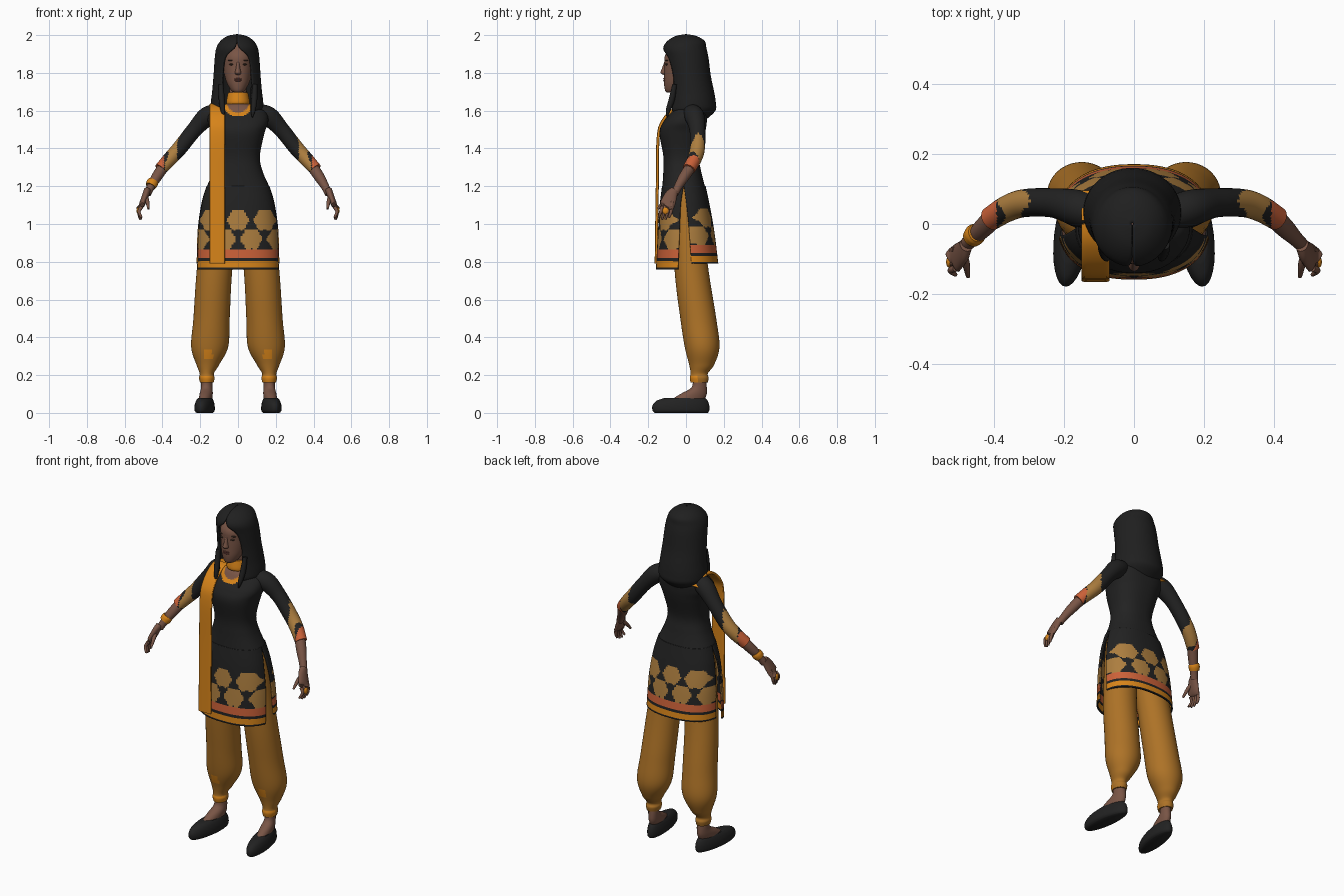
import bpy, bmesh, math
from mathutils import Vector, Matrix

cube = bpy.data.objects.get("Cube")
if cube:
    bpy.data.objects.remove(cube)


def material(name, *rgb):
    mat = bpy.data.materials.new(name)
    mat.use_nodes = True
    mat.diffuse_color = (*rgb, 1)
    mat.node_tree.nodes["Principled BSDF"].inputs["Base Color"].default_value = (*rgb, 1)
    return mat


BLACK = material("black cloth", .016, .016, .016)
HAIR = material("black hair", .014, .014, .014)
SKIN = material("brown skin", .19, .09, .06)
LIP = material("lip brown", .15, .05, .04)
EYE = material("dark eye", .05, .03, .02)
MUSTARD = material("mustard cloth", .42, .17, .02)
ORANGE = material("orange cloth", .68, .23, .01)
GOLD = material("gold print", .42, .21, .05)
RED = material("red border", .6, .12, .04)


def finish(name, verts, faces, rule):
    """Make the object; rule is a material or a function of the face centre."""
    mesh = bpy.data.meshes.new(name)
    mesh.from_pydata(verts, [], faces)
    ob = bpy.data.objects.new(name, mesh)
    bpy.context.collection.objects.link(ob)
    slots = []
    for face in mesh.polygons:
        mat = rule(face.center) if callable(rule) else rule
        if mat not in slots:
            slots.append(mat)
            mesh.materials.append(mat)
        face.material_index = slots.index(mat)
    bm = bmesh.new()
    bm.from_mesh(mesh)
    bmesh.ops.recalc_face_normals(bm, faces=bm.faces)
    bm.to_mesh(mesh)
    bm.free()
    bpy.ops.object.select_all(action="DESELECT")
    ob.select_set(True)
    bpy.context.view_layer.objects.active = ob
    bpy.ops.object.shade_smooth_by_angle(angle=math.radians(50))
    return ob


def spline(rows, steps):
    """Smooth the rows with a curve through every one of them."""
    rings = []
    last = len(rows) - 1
    for i in range(last):
        four = [rows[max(0, min(last, i + k))] for k in (-1, 0, 1, 2)]
        for step in range(steps):
            t = step / steps
            rings.append([b + t / 2 * (c - a + t * (2 * a - 5 * b + 4 * c - d + t * (3 * (b - c) + d - a)))
                          for a, b, c, d in zip(*four)])
    return rings + [list(rows[last])]


def loft(name, rows, rule, side=1, steps=4, sides=24, level=True, power=1, thick=0):
    """Rows are x, y, z, rx, ry and, for open sheets, a start and an end angle."""
    rings = spline(rows, steps)
    is_open = len(rows[0]) > 5
    count = sides + 1 if is_open else sides
    verts, faces = [], []
    for i, ring in enumerate(rings):
        centre, u, v = Vector(ring[:3]), Vector((1, 0, 0)), Vector((0, 1, 0))
        if not level:
            before, after = rings[max(i - 1, 0)], rings[min(i + 1, len(rings) - 1)]
            along = (Vector(after[:3]) - Vector(before[:3])).normalized()
            u = along.cross(v).normalized()
            v = along.cross(u)
        start, end = ring[5:] if is_open else (0, math.tau)
        for j in range(count):
            angle = start + (end - start) * j / sides
            s, c = (math.copysign(abs(k) ** power, k) for k in (math.sin(angle), -math.cos(angle)))
            point = centre + u * (ring[3] * s) + v * (ring[4] * c)
            verts.append((point.x * side, point.y, point.z))
    for i in range(0, len(verts) - count, count):
        for j in range(sides):
            k = (j + 1) % count
            faces.append((i + j, i + k, i + count + k, i + count + j))
    if not is_open:
        faces += [tuple(range(count)), tuple(range(len(verts) - count, len(verts)))]
    ob = finish(name, verts, faces, rule)
    if thick:
        mod = ob.modifiers.new("thickness", "SOLIDIFY")
        mod.thickness, mod.offset = thick, 0
    return ob


def limb(name, rows, rule, side, **options):
    """A round tube that follows its path; rows are x, y, z, radius."""
    return loft(name, [(*row, row[-1]) for row in rows], rule, side, level=False, **options)


def ellipsoid(name, loc, size, mat):
    bm = bmesh.new()
    bmesh.ops.create_uvsphere(bm, u_segments=16, v_segments=10, radius=1,
                              matrix=Matrix.Translation(loc) @ Matrix.Diagonal((*size, 1)))
    verts = [vert.co.copy() for vert in bm.verts]
    faces = [[vert.index for vert in face.verts] for face in bm.faces]
    bm.free()
    return finish(name, verts, faces, mat)


# Tunic: coloured neckline, two printed panels with side slits between them
def bodice_colour(c):
    distance = math.hypot(c.x / .08, (c.z - 1.64) / .07)
    if c.y > .02 or distance > 1:
        return BLACK
    return SKIN if distance < .7 else ORANGE


def print_colour(c):
    if .815 < c.z < .86:
        return RED
    if .77 < c.z < .8:
        return ORANGE
    for height, shift in ((1.02, 0), (.92, .07)):
        dx = (c.x - shift + .07) % .14 - .07
        dz = c.z - height
        if math.hypot(dx, dz) < .055 + .004 * math.cos(6 * math.atan2(dz, dx)):
            return GOLD
    return BLACK


def body(z, rx, front, back):
    return (0, (front + back) / 2, z, rx, (back - front) / 2)


def panel(z, rx, front, back, facing, slit):
    reach = math.pi / 2 - slit * math.sqrt((WAIST - z) / .44)
    return body(z, rx, front, back) + (facing - reach, facing + reach)


WAIST = 1.2
bodice = [(1.64, .05, -.04, .06), (1.62, .1, -.06, .08), (1.59, .15, -.08, .11), (1.54, .16, -.12, .11),
          (1.48, .14, -.14, .1), (1.36, .116, -.12, .07), (1.28, .13, -.12, .08), (WAIST, .165, -.125, .1)]
skirt = [(WAIST, .163, -.123, .1), (1.1, .19, -.135, .12), (.95, .21, -.145, .145), (.76, .216, -.155, .167)]
loft("tunic_bodice", [body(*row) for row in bodice], bodice_colour, steps=10, sides=80, power=.85)
for word, facing, slit, lift in (("front", 0, .24, 0), ("back", math.pi, .1, .07)):
    cloth = loft(f"tunic_{word}_panel", [panel(*row, facing, slit) for row in skirt], print_colour,
                 steps=24, sides=72, power=.85, thick=.008)
    for vert in cloth.data.vertices:
        vert.co.z += lift * (WAIST - vert.co.z)

# Scarf over one shoulder
scarf = [(.09, 1.58), (.05, 1.62), (0, 1.63), (-.06, 1.61), (-.12, 1.55), (-.147, 1.46), (-.152, 1.2), (-.158, .79)]
loft("scarf", [(-.11, y, z, .04, .008) for y, z in scarf], ORANGE, level=False, power=.4, steps=5)

# Head, face and neck
loft("neck", [(0, .01, 1.58, .05, .05), (0, 0, 1.75, .045, .05)], SKIN)
loft("collar", [(0, 0, 1.635, .06, .06), (0, 0, 1.65, .062, .063), (0, 0, 1.695, .053, .054)], ORANGE)
head = [(-.077, 1.695, .015, .02), (-.07, 1.705, .034, .04), (-.05, 1.74, .056, .066), (-.03, 1.78, .07, .086),
        (-.014, 1.84, .08, .1), (-.005, 1.9, .08, .103), (0, 1.975, .03, .04)]
nose = [(-.106, 1.86, .007, .008), (-.112, 1.82, .012, .017), (-.113, 1.8, .017, .022), (-.11, 1.79, .01, .01)]
for name, rows in (("head", head), ("nose", nose)):
    loft(name, [(0, *row) for row in rows], SKIN, sides=32)
for word, height in (("upper", 1.768), ("lower", 1.759)):
    ellipsoid(word + "_lip", (0, -.112, height), (.02, .009, .005), LIP)


# Hair: an open sheet that parts round the face
def hair_ring(y, z, rx, ry):
    opening = .075 * max(0, min(1, (1.945 - z) / .08))
    gap = math.asin(opening / rx)
    return (-.005, y, z, rx, ry, gap, math.tau - gap)


hair = [(0, 2, .003, .003), (0, 1.99, .05, .055), (0, 1.965, .085, .095), (-.007, 1.93, .105, .11),
        (.004, 1.88, .113, .11), (.02, 1.78, .12, .107), (.03, 1.7, .127, .114), (.033, 1.64, .134, .12),
        (.03, 1.6, .13, .12), (.015, 1.55, .09, .08)]
loft("hair", [hair_ring(*row) for row in hair], HAIR, sides=48, thick=.01)


# Sleeves, hands and legs, mirrored left and right
def sleeve_colour(c):
    wave = .012 * math.sin(70 * c.y)
    if abs(c.x) > .393:
        return RED
    return GOLD if .31 + wave < abs(c.x) < .38 - wave else BLACK


def trouser_colour(c):
    spot = c.y < .07 and abs(abs(c.x) - .155) < .022 and .285 < c.z < .335
    cuff = c.y < .06 and c.z < .2
    return ORANGE if spot or cuff else MUSTARD


sleeve = [(.09, .025, 1.59, .045), (.16, .045, 1.57, .052), (.23, .06, 1.5, .042), (.31, .06, 1.4, .04),
          (.36, .045, 1.345, .038), (.41, .015, 1.29, .034)]
forearm = [(.39, .03, 1.31, .03), (.43, -.01, 1.25, .028), (.46, -.04, 1.2, .022), (.48, -.06, 1.16, .02)]
palm = [(.48, -.06, 1.18, .018, .022), (.49, -.08, 1.15, .018, .034), (.51, -.1, 1.1, .015, .04),
        (.52, -.11, 1.09, .01, .03)]
thumb = [(.49, -.08, 1.15, .012), (.48, -.115, 1.12, .011), (.474, -.15, 1.08, .006)]
lock = [(.09, -.06, 1.74, .012), (.086, -.075, 1.66, .016), (.08, -.095, 1.6, .012), (.075, -.1, 1.565, .003)]
trousers = [(.165, .07, .16, .036, .045), (.165, .07, .185, .041, .05), (.165, .07, .21, .038, .046),
            (.16, .083, .255, .06, .066), (.15, .085, .35, .098, .092), (.14, .065, .5, .096, .095),
            (.125, .03, .75, .094, .09), (.09, 0, 1.1, .095, .075), (.075, 0, 1.22, .075, .06)]
foot = [(.07, .185, .03, .035), (.07, .135, .03, .04), (.04, .1, .034, .07), (.005, .065, .034, .09)]
shoe = [(-.025, 0, .04, .14), (-.027, .012, .05, .15), (-.027, .04, .05, .15), (-.02, .065, .043, .134),
        (-.005, .08, .034, .105)]

for side, word in ((1, "left_"), (-1, "right_")):
    ellipsoid(word + "eye", (side * .033, -.102, 1.845), (.014, .008, .005), EYE)
    ellipsoid(word + "eyebrow", (side * .035, -.1, 1.866), (.02, .009, .003), EYE)
    limb(word + "hair_lock", lock, HAIR, side, sides=12)
    limb(word + "sleeve", sleeve, sleeve_colour, side, steps=10, sides=32)
    limb(word + "forearm", forearm, SKIN, side)
    limb(word + "thumb", thumb, SKIN, side, sides=10)
    loft(word + "palm", palm, SKIN, side, level=False)
    for i, finger in enumerate(("index", "middle", "ring", "little")):
        y = -.127 + .018 * i
        limb(word + finger + "_finger", [(.51, y, 1.09 + .01 * i, .01), (.524, y - .006, 1.065, .009),
                                         (.51 + .004 * i, y - .018, 1.02 + .009 * abs(i - 1.5), .006)],
             SKIN, side, sides=10)
    ellipsoid(word + "ring", (side * .528, -.108, 1.07), (.009, .017, .019), ORANGE)
    loft(word + "trouser_leg", trousers, trouser_colour, side, steps=8, sides=40)
    for part, rows, mat in (("foot", foot, SKIN), ("shoe", shoe, BLACK)):
        ob = loft(word + part, [(.165, *row) for row in rows], mat, side, sides=32)
        for vert in ob.data.vertices:  # toes turn outward
            vert.co.x += side * .12 * (.07 - vert.co.y)

# Bracelet on the right wrist
limb("bracelet", [(.448, -.025, 1.23, .027), (.454, -.03, 1.217, .031), (.463, -.04, 1.2, .028)], ORANGE, -1)
